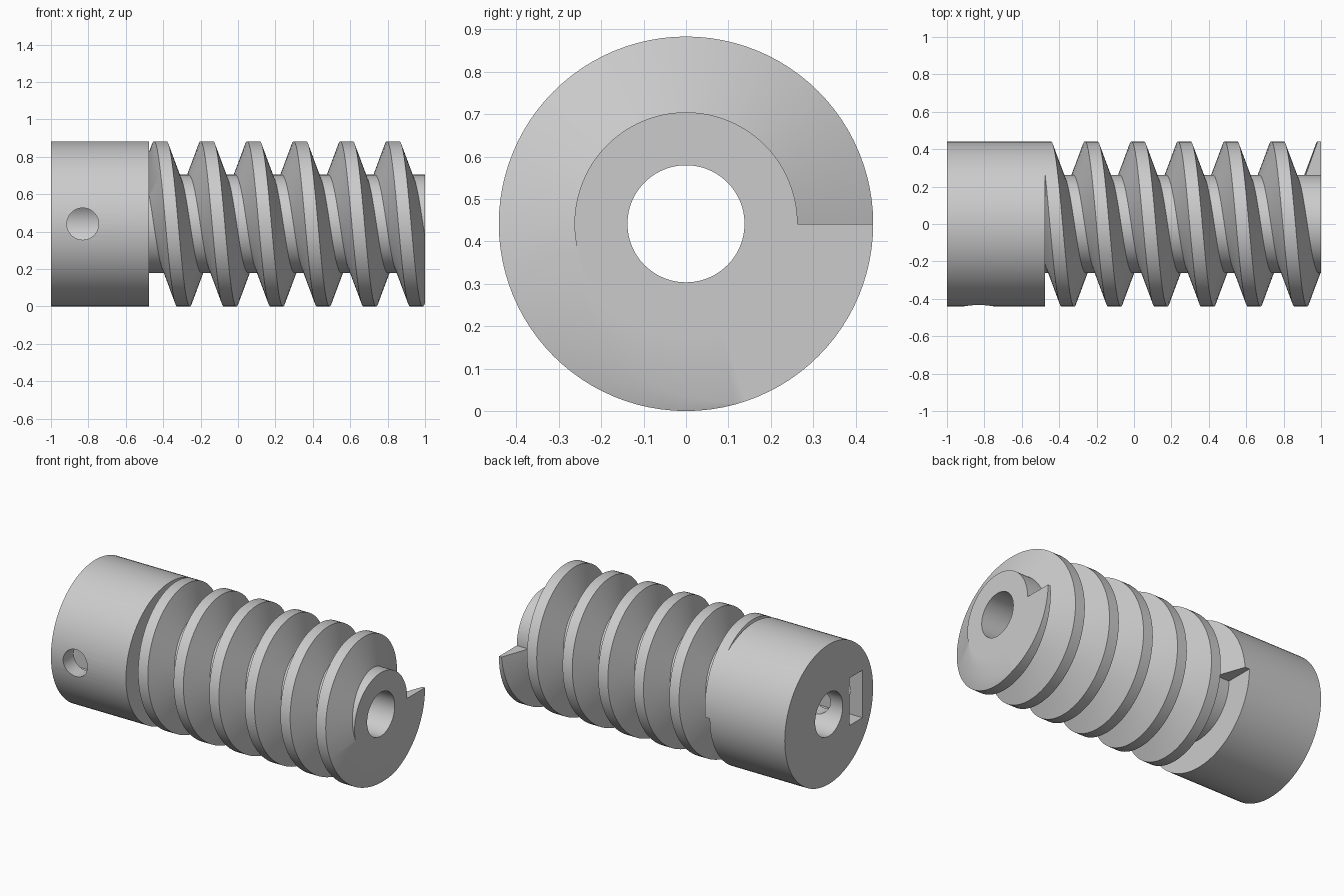
import bpy, bmesh
from math import pi, cos, sin, radians
from mathutils import Matrix, Vector

if "Cube" in bpy.data.objects:
    bpy.data.objects.remove(bpy.data.objects["Cube"])

R, ROOT, BORE = 0.4415, 0.263, 0.138      # outer, root and bore radii
LEFT, SHOULDER, RIGHT = -1.0, -0.475, 1.0
PITCH, TURNS, START = 0.249, 6, -0.478
SEG = 96

grey = bpy.data.materials.new("plain grey")
grey.use_nodes = True
colour = (0.6, 0.6, 0.6, 1)
grey.diffuse_color = colour
grey.node_tree.nodes["Principled BSDF"].inputs["Base Color"].default_value = colour


def polar(x, r, a):
    """Point around the worm axis; the angle runs from the back over the top."""
    return Vector((x, r * cos(a), R + r * sin(a)))


def make_object(name, bm):
    bmesh.ops.recalc_face_normals(bm, faces=bm.faces[:])
    mesh = bpy.data.meshes.new(name)
    bm.to_mesh(mesh)
    bm.free()
    obj = bpy.data.objects.new(name, mesh)
    bpy.context.collection.objects.link(obj)
    mesh.materials.append(grey)
    return obj


def bridge(bm, a, b):
    for i in range(len(a)):
        j = (i + 1) % len(a)
        bm.faces.new((a[i], a[j], b[j], b[i]))


def smooth(obj):
    bpy.ops.object.select_all(action='DESELECT')
    obj.select_set(True)
    bpy.context.view_layer.objects.active = obj
    bpy.ops.object.shade_smooth_by_angle(angle=radians(25))


def cut(target, cutter):
    mod = target.modifiers.new("cut", 'BOOLEAN')
    mod.operation, mod.solver, mod.object = 'DIFFERENCE', 'EXACT', cutter
    bpy.context.view_layer.objects.active = target
    bpy.ops.object.modifier_apply(modifier=mod.name)
    bpy.data.objects.remove(cutter)


# Collar and threaded shaft core, turned from one bored profile
profile = [(LEFT, BORE), (LEFT, R), (SHOULDER, R),
           (SHOULDER, ROOT), (RIGHT, ROOT), (RIGHT, BORE)]
bm = bmesh.new()
rings = [[bm.verts.new(polar(x, r, 2 * pi * i / SEG)) for x, r in profile]
         for i in range(SEG)]
for i in range(SEG):
    bridge(bm, rings[i], rings[(i + 1) % SEG])
body = make_object("collar_and_shaft", bm)

# Set screw hole, from the front into the bore
bm = bmesh.new()
bmesh.ops.create_cone(bm, cap_ends=True, segments=48, radius1=0.085, radius2=0.085,
                      depth=0.5, matrix=Matrix.Translation((-0.83, -0.3, R))
                      @ Matrix.Rotation(pi / 2, 4, 'X'))
cut(body, make_object("screw_hole_cutter", bm))

# Nut slot, opening in the collar end
bm = bmesh.new()
bmesh.ops.create_cube(bm, size=1, matrix=Matrix.Translation((-0.87, -0.27, R))
                      @ Matrix.Diagonal((0.38, 0.13, 0.30, 1)))
cut(body, make_object("nut_slot_cutter", bm))
smooth(body)

# Helical thread with a trapezoid section, trimmed at the shoulder and the end
section = [(-0.098, ROOT - 0.002), (-0.034, R), (0.034, R), (0.098, ROOT - 0.002)]
bm = bmesh.new()
loops = []
for i in range(TURNS * SEG + 1):
    turn = i / SEG
    loops.append([bm.verts.new(polar(START + PITCH * turn + dx, r, 2 * pi * turn))
                  for dx, r in section])
for a, b in zip(loops, loops[1:]):
    bridge(bm, a, b)
bm.faces.new(loops[0])
bm.faces.new(loops[-1])
for x, side in ((SHOULDER, -1), (RIGHT, 1)):
    result = bmesh.ops.bisect_plane(bm, geom=bm.verts[:] + bm.edges[:] + bm.faces[:],
                                    plane_co=(x, 0, 0), plane_no=(side, 0, 0),
                                    clear_outer=True)
    rim = [e for e in result["geom_cut"] if isinstance(e, bmesh.types.BMEdge)]
    bmesh.ops.triangle_fill(bm, edges=rim, use_beauty=True, normal=(side, 0, 0))
smooth(make_object("worm_thread", bm))
